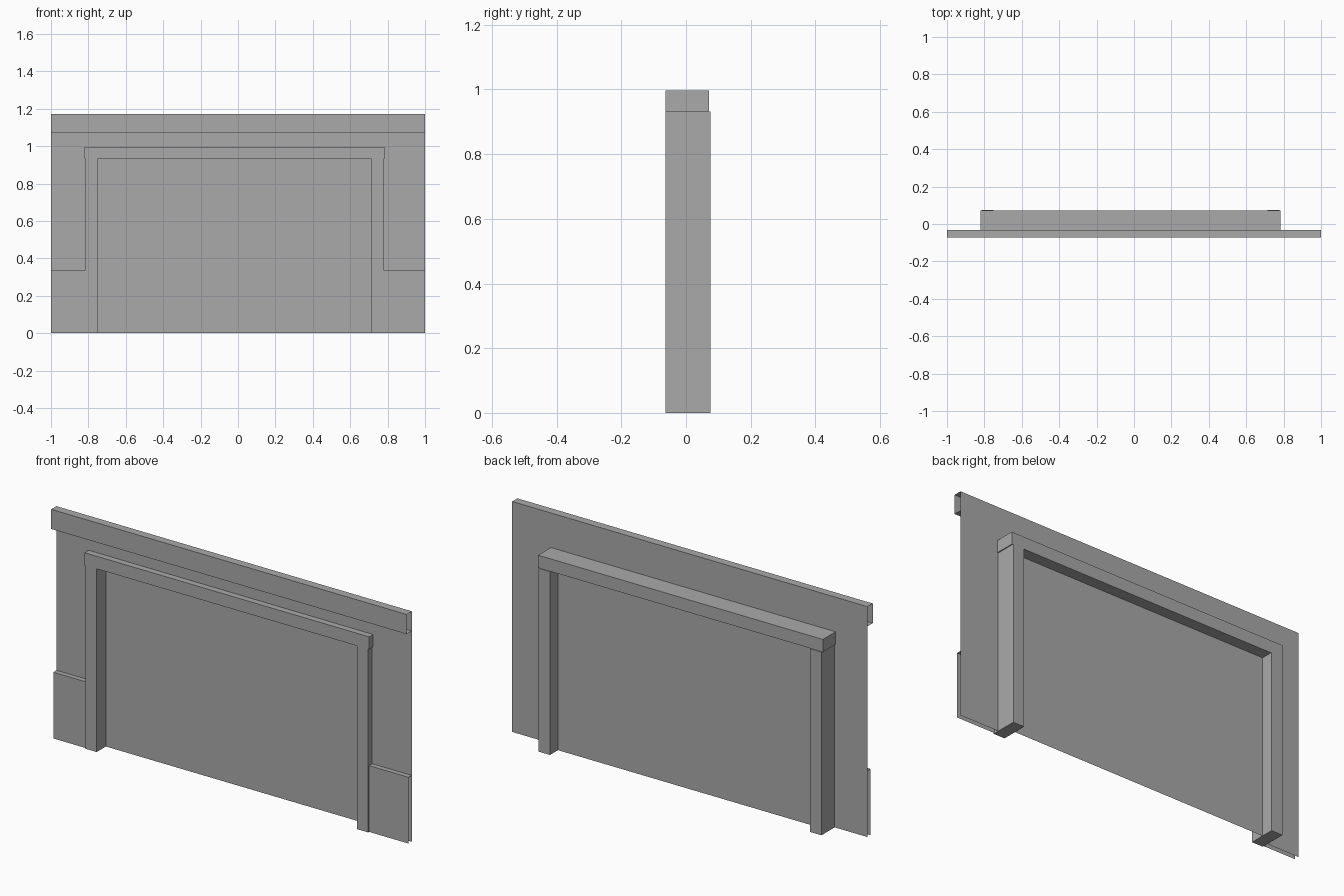
import bpy
import bmesh

cube = bpy.data.objects.get("Cube")
if cube:
    bpy.data.objects.remove(cube, do_unlink=True)

grey = bpy.data.materials.new("plain_grey")
grey.use_nodes = True
GREY = (0.4, 0.4, 0.4, 1)
grey.diffuse_color = GREY
grey.node_tree.nodes["Principled BSDF"].inputs["Base Color"].default_value = GREY

# Shared dimensions
WALL_Y, PANEL_Y, BAND_Y = -0.031, -0.056, -0.073
FRAME_Y, BACK_Y, PANE_Y = -0.063, 0.075, 0.011
TOP, BAND_Z, HEAD_Z, HEAD_TOP, DADO_Z = 1.172, 1.072, 0.932, 0.996, 0.337
OUT_L, IN_L, IN_R, OUT_R = -0.815, -0.751, 0.713, 0.777


def finish(name, bm):
    mesh = bpy.data.meshes.new(name)
    bm.to_mesh(mesh)
    bm.free()
    mesh.materials.append(grey)
    obj = bpy.data.objects.new(name, mesh)
    bpy.context.collection.objects.link(obj)


def box(name, x, y, z):
    bm = bmesh.new()
    bmesh.ops.create_cube(bm, size=1)
    for v in bm.verts:
        v.co = [r[0] if c < 0 else r[1] for c, r in zip(v.co, (x, y, z))]
    finish(name, bm)


def sheet(name, outline, y):
    """Flat upright sheet from an x, z outline, facing the front."""
    bm = bmesh.new()
    bm.faces.new([bm.verts.new((x, y, z)) for x, z in outline])
    finish(name, bm)


def strip(name, x0, x1, profile):
    """Open-ended moulding: a y, z profile swept along x."""
    bm = bmesh.new()
    rows = [[bm.verts.new((x, y, z)) for x in (x0, x1)] for y, z in profile]
    for a, b in zip(rows, rows[1:]):
        bm.faces.new((a[0], a[1], b[1], b[0]))
    finish(name, bm)


# Wall with a doorway opening
sheet("wall", [(-1, 0), (OUT_L, 0), (OUT_L, HEAD_TOP), (OUT_R, HEAD_TOP),
               (OUT_R, 0), (1, 0), (1, TOP), (-1, TOP)], WALL_Y)

# Top band with open ends
strip("top_band", -1, 1, [(WALL_Y, BAND_Z), (BAND_Y, BAND_Z),
                          (BAND_Y, TOP), (WALL_Y, TOP)])

# Low panels either side of the doorway
for side, x0, x1 in (("right", -1, OUT_L), ("left", OUT_R, 1)):
    strip(side + "_low_panel", x0, x1,
          [(PANEL_Y, 0), (PANEL_Y, DADO_Z), (WALL_Y, DADO_Z)])

# Door frame
for side, x in (("right", (OUT_L, IN_L)), ("left", (IN_R, OUT_R))):
    box(side + "_door_post", x, (FRAME_Y, BACK_Y), (0, HEAD_Z))
box("door_lintel", (OUT_L - 0.005, OUT_R + 0.005), (FRAME_Y, BACK_Y - 0.004),
    (HEAD_Z, HEAD_TOP))

# Door leaf set inside the frame
sheet("door_leaf", [(IN_L, 0), (IN_R, 0), (IN_R, HEAD_Z), (IN_L, HEAD_Z)], PANE_Y)
